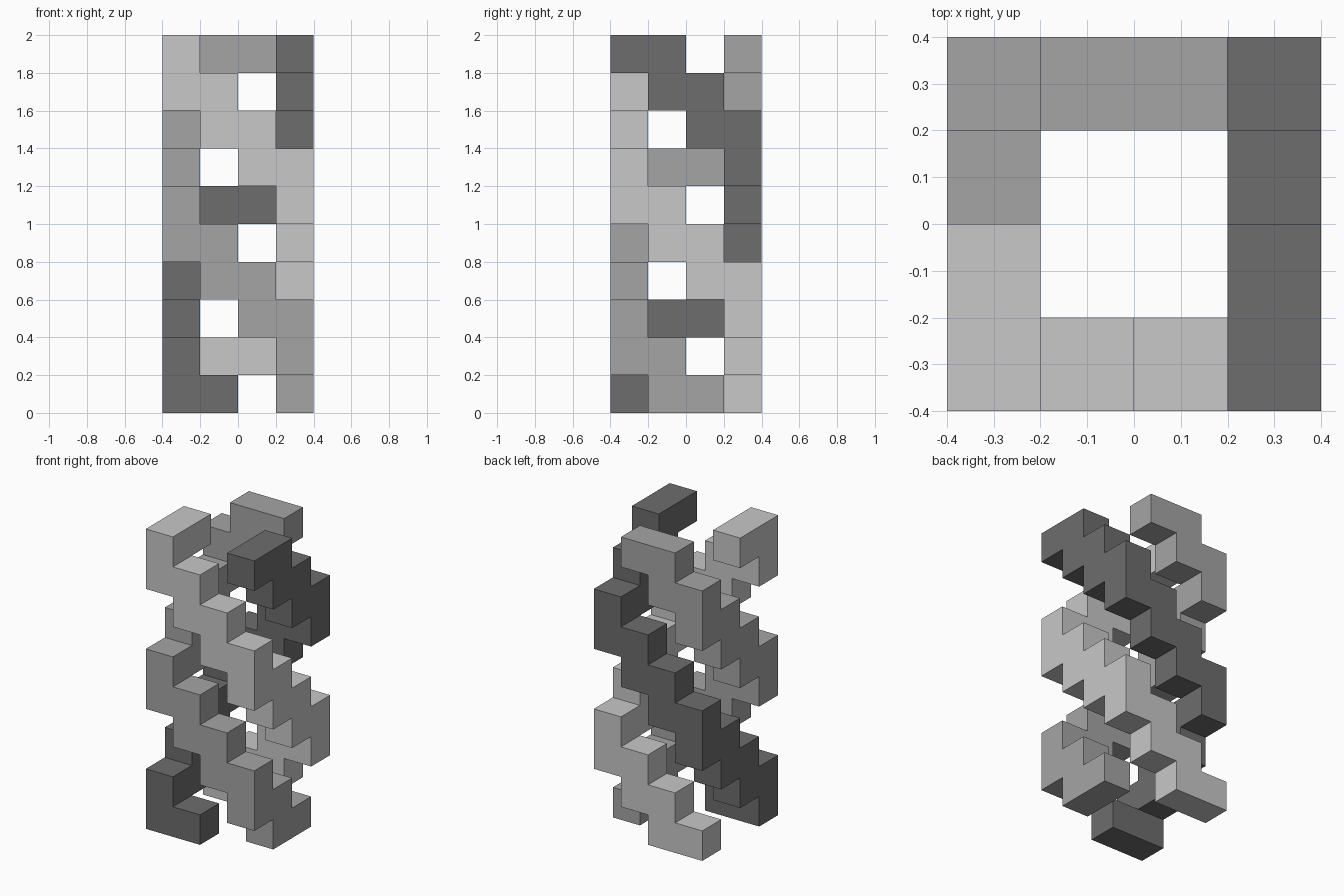
import bpy, bmesh
from mathutils import Vector

if "Cube" in bpy.data.objects:
    bpy.data.objects.remove(bpy.data.objects["Cube"])

CELL, LEVELS = 0.2, 10

# Twelve ring cells, counter-clockwise from the front left corner
RING = ([(i, 0) for i in range(3)] + [(3, i) for i in range(3)]
        + [(3 - i, 3) for i in range(3)] + [(0, 3 - i) for i in range(3)])


def material(name, v):
    m = bpy.data.materials.new(name)
    m.diffuse_color = (v, v, v, 1)
    m.use_nodes = True
    m.node_tree.nodes["Principled BSDF"].inputs["Base Color"].default_value = m.diffuse_color
    return m


def strand(name, start, mat):
    """Stepped helix: two ring cells per level, one cell further round each level down."""
    cells = {(*RING[(start + LEVELS - 1 - z + k) % 12], z)
             for z in range(LEVELS) for k in (0, 1)}
    bm = bmesh.new()
    for c in sorted(cells):
        centre = Vector(((c[0] - 1.5) * CELL, (c[1] - 1.5) * CELL, (c[2] + 0.5) * CELL))
        for axis in range(3):
            for sign in (-1, 1):
                n = Vector((0, 0, 0))
                n[axis] = sign
                if tuple(int(c[i] + n[i]) for i in range(3)) in cells:
                    continue  # hidden face between joined cells
                u = Vector((0, 0, 0))
                u[(axis + 1) % 3] = 1
                v = n.cross(u)
                bm.faces.new([bm.verts.new(centre + (n + a * u + b * v) * CELL / 2)
                              for a, b in ((-1, -1), (1, -1), (1, 1), (-1, 1))])
    bmesh.ops.remove_doubles(bm, verts=bm.verts, dist=0.001)
    mesh = bpy.data.meshes.new(name)
    bm.to_mesh(mesh)
    bm.free()
    mesh.materials.append(mat)
    bpy.context.collection.objects.link(bpy.data.objects.new(name, mesh))


# Three intertwined strands, a third of a turn apart
strand("dark_strand", 3, material("dark grey", 0.153))
strand("mid_strand", 7, material("mid grey", 0.376))
strand("light_strand", 11, material("light grey", 0.578))
